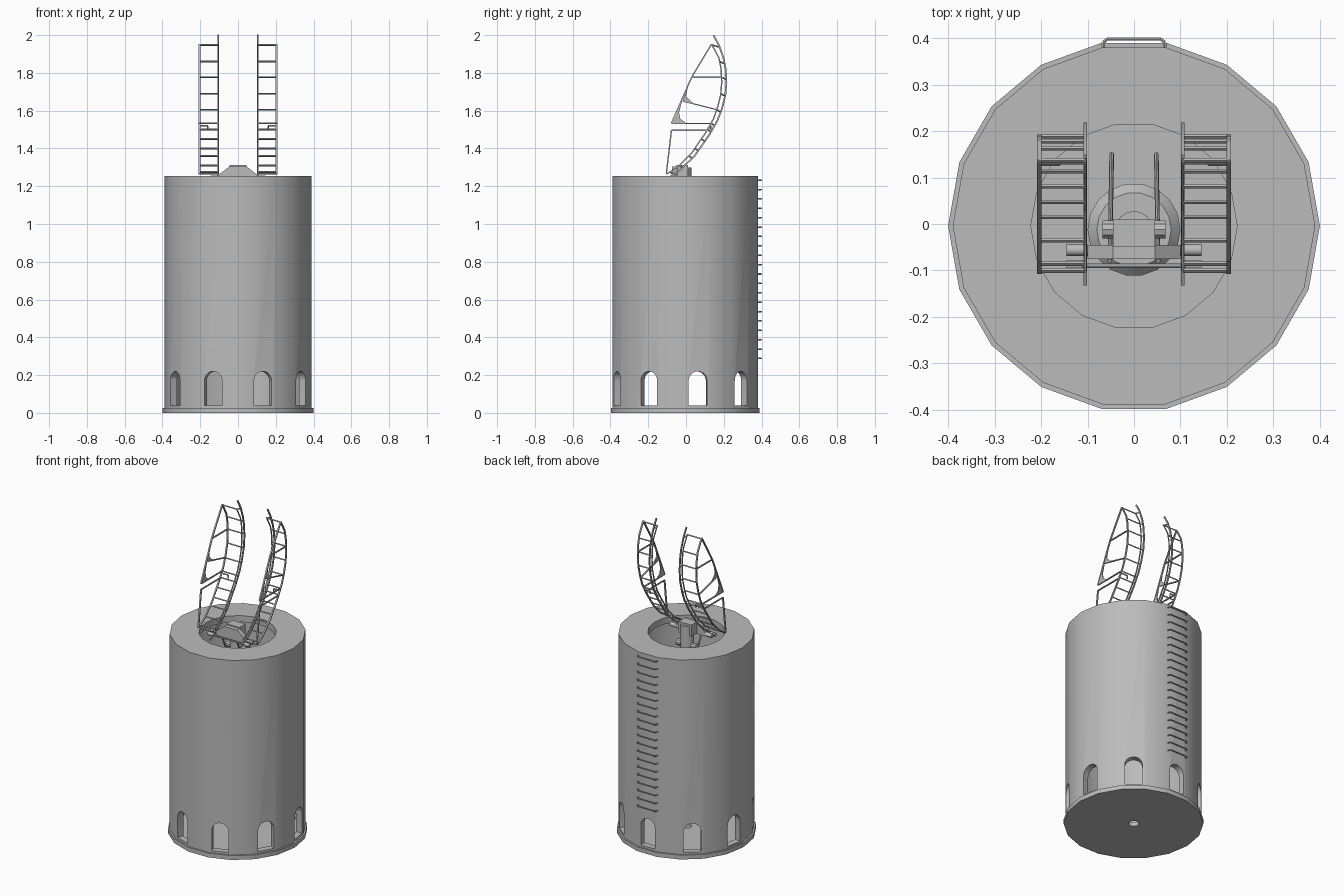
import bpy, bmesh, math
from mathutils import Vector

if "Cube" in bpy.data.objects:
    bpy.data.objects.remove(bpy.data.objects["Cube"])

CY = -0.004          # tower axis offset in y
N = 18               # tower sides
grey = bpy.data.materials.new("mid_grey")
grey.diffuse_color = (0.5, 0.5, 0.5, 1)
grey.use_nodes = True
grey.node_tree.nodes["Principled BSDF"].inputs["Base Color"].default_value = grey.diffuse_color


def finish(name, bm, smooth=True):
    bmesh.ops.recalc_face_normals(bm, faces=bm.faces)
    me = bpy.data.meshes.new(name)
    bm.to_mesh(me)
    bm.free()
    ob = bpy.data.objects.new(name, me)
    bpy.context.collection.objects.link(ob)
    me.materials.append(grey)
    if smooth:
        shade(ob)
    return ob


def shade(ob):
    bpy.ops.object.select_all(action='DESELECT')
    ob.select_set(True)
    bpy.context.view_layer.objects.active = ob
    bpy.ops.object.shade_smooth_by_angle(angle=math.radians(35))


def lathe(name, profile, n, cy=CY, closed=True):
    """Spin a closed (r, z) loop round the vertical axis."""
    bm = bmesh.new()
    rings = [[bm.verts.new((r * math.cos(a), cy + r * math.sin(a), z)) for r, z in profile]
             for a in (2 * math.pi * i / n for i in range(n))]
    m = len(profile)
    for i in range(n):
        a, b = rings[i], rings[(i + 1) % n]
        for j in range(m):
            k = (j + 1) % m
            bm.faces.new((a[j], b[j], b[k], a[k]))
    return finish(name, bm)


def prism(bm, poly, to3d, d0, d1):
    """Extrude a 2D outline between depths d0 and d1."""
    a = [bm.verts.new(to3d(p, d0)) for p in poly]
    b = [bm.verts.new(to3d(p, d1)) for p in poly]
    bm.faces.new(a)
    bm.faces.new(b[::-1])
    for i in range(len(a)):
        j = (i + 1) % len(a)
        bm.faces.new((a[i], a[j], b[j], b[i]))


def bar(bm, p, q, r, sides=4):
    """Straight rod from p to q."""
    p, q = Vector(p), Vector(q)
    d = q - p
    rot = d.to_track_quat('Z', 'Y').to_matrix().to_4x4()
    rot.translation = (p + q) / 2
    g = bmesh.ops.create_cone(bm, cap_ends=True, segments=sides, radius1=r, radius2=r,
                              depth=d.length, matrix=rot)
    return g


def chain(bm, pts, r, sides=4):
    for p, q in zip(pts, pts[1:]):
        bar(bm, p, q, r, sides)


def yz(x):
    return lambda p: (x, p[0], p[1])


# --- tower: base plate with a drain hole, hollow shell with an open roof
lathe("base_plate", [(0.03, 0), (0.40, 0), (0.40, 0.027), (0.03, 0.027)], N)
shell = lathe("tower_wall", [(0.39, 0.02), (0.39, 1.255), (0.222, 1.255), (0.222, 1.215),
                             (0.35, 1.215), (0.35, 0.02)], N)

# nine arched openings on every second facet
cut_bm = bmesh.new()
arch = [(-0.05, 0.04), (0.05, 0.04)] + [
    (0.05 * math.cos(t), 0.17 + 0.05 * math.sin(t)) for t in (math.pi * i / 10 for i in range(11))]
for k in range(9):
    a = math.radians(-70 + 40 * k)
    out, side = Vector((math.cos(a), math.sin(a), 0)), Vector((-math.sin(a), math.cos(a), 0))
    prism(cut_bm, arch, lambda p, d: out * d + side * p[0] + Vector((0, CY, p[1])), 0.30, 0.45)
cutter = finish("arch_cutter", cut_bm, False)
cutter.hide_render = True
mod = shell.modifiers.new("arches", 'BOOLEAN')
mod.operation, mod.solver, mod.object = 'DIFFERENCE', 'EXACT', cutter
bpy.context.view_layer.objects.active = shell
bpy.ops.object.modifier_apply(modifier=mod.name)
bpy.data.objects.remove(cutter)
shade(shell)

# --- rung ladder on the back
bm = bmesh.new()
for i in range(20):
    z = 0.288 + i * 0.0497
    chain(bm, [(-0.066, 0.375, z), (-0.066, 0.391, z), (-0.058, 0.398, z),
               (0.058, 0.398, z), (0.066, 0.391, z), (0.066, 0.375, z)], 0.004, 6)
finish("ladder_rungs", bm)

# --- central mast with collars and struts
bm = bmesh.new()
bar(bm, (0, -0.012, 0.45), (0, -0.012, 1.30), 0.04, 16)
finish("mast", bm)
lathe("mast_collar", [(0.03, 0.5), (0.1, 0.5), (0.1, 0.56), (0.08, 0.58), (0.03, 0.58)], 18, -0.012)
bm = bmesh.new()
for s in (-1, 1):
    bar(bm, (s * 0.052, -0.08, 1.23), (s * 0.048, 0.15, 0.7), 0.005, 8)
    bar(bm, (s * 0.03, -0.012, 1.17), (s * 0.068, -0.012, 1.17), 0.02, 10)
finish("struts", bm)

# --- hood and pivot axle on the mast
bm = bmesh.new()
prism(bm, [(-0.10, 1.235), (0.10, 1.235), (0.10, 1.262), (0.045, 1.305), (-0.045, 1.305), (-0.10, 1.262)],
      lambda p, d: (p[0], d, p[1]), -0.075, -0.045)
prism(bm, [(-0.045, 1.24), (0.045, 1.24), (0.045, 1.312), (-0.045, 1.312)],
      lambda p, d: (p[0], d, p[1]), -0.05, 0.01)
finish("mast_hood", bm)
bm = bmesh.new()
bar(bm, (-0.145, -0.09, 1.238), (0.145, -0.09, 1.238), 0.005, 8)
for s in (-1, 1):
    bar(bm, (s * 0.10, -0.056, 1.245), (s * 0.145, -0.056, 1.245), 0.013, 12)
    bar(bm, (s * 0.11, -0.088, 1.24), (s * 0.145, -0.088, 1.24), 0.011, 12)
finish("pivot_axle", bm)

# --- the two curved arms, (y, z) outlines
OUTER = [(-0.13, 1.225), (-0.09, 1.247), (-0.035, 1.283), (0.045, 1.36), (0.125, 1.475), (0.165, 1.545),
         (0.19, 1.61), (0.208, 1.68), (0.214, 1.75), (0.21, 1.82), (0.198, 1.88), (0.175, 1.945), (0.145, 2.0)]
INNER = [(-0.10, 1.266), (-0.045, 1.30), (0.03, 1.375), (0.105, 1.485), (0.145, 1.555), (0.168, 1.62),
         (0.184, 1.685), (0.189, 1.75), (0.186, 1.82), (0.174, 1.88), (0.135, 1.952)]
FRONT = [(-0.104, 1.268), (-0.077, 1.496)]
FRONT_TOP = [(-0.077, 1.533), (0.03, 1.777), (0.135, 1.952)]
RUNGS = [1.275, 1.31, 1.36, 1.40, 1.45, 1.50, 1.533, 1.605, 1.69, 1.777, 1.86, 1.948]


def y_at(curve, z):
    for (y0, z0), (y1, z1) in zip(curve, curve[1:]):
        if z0 <= z <= z1:
            return y0 + (y1 - y0) * (z - z0) / (z1 - z0)
    return curve[-1][0]


def strip(bm, line, x, w, h):
    """Flat-sided curved rail, w wide in x and h deep along its normal."""
    left, right = [], []
    for i, p in enumerate(line):
        a, b = Vector(line[max(i - 1, 0)]), Vector(line[min(i + 1, len(line) - 1)])
        t = (b - a).normalized()
        n = Vector((-t.y, t.x)) * h / 2
        left.append(Vector(p) + n)
        right.append(Vector(p) - n)
    for i in range(len(line) - 1):
        prism(bm, [left[i], left[i + 1], right[i + 1], right[i]],
              lambda p, d: (d, p[0], p[1]), x - w / 2, x + w / 2)


for s, side in ((-1, "left"), (1, "right")):
    xi, xo = s * 0.105, s * 0.204
    # curved rails
    bm = bmesh.new()
    strip(bm, OUTER, xi, 0.007, 0.009)
    strip(bm, INNER, xi, 0.006, 0.005)
    strip(bm, INNER, xo, 0.009, 0.007)
    finish(side + "_arm_rails", bm, False)
    # rungs and short links between the rails
    bm = bmesh.new()
    for z in RUNGS:
        y = y_at(INNER, z)
        bar(bm, (xi, y, z), (xo, y, z), 0.0045)
        bar(bm, (xi, y, z), (xi, y_at(OUTER, z - 0.012), z - 0.012), 0.004)
    bar(bm, (xi, -0.10, 1.266), (xo, -0.10, 1.266), 0.005)
    finish(side + "_arm_rungs", bm, False)
    # straight outer frame with braces
    bm = bmesh.new()
    strip(bm, FRONT, xo, 0.009, 0.007)
    strip(bm, FRONT_TOP, xo, 0.009, 0.007)
    for p, q in (((-0.077, 1.533), (0.135, 1.533)), ((-0.077, 1.496), (0.112, 1.496)),
                 ((-0.015, 1.65), (0.165, 1.605)), ((0.03, 1.777), (0.189, 1.777))):
        strip(bm, [p, q], xo, 0.008, 0.006)
    xm = s * 0.16
    chain(bm, [(xo, 0.13, 1.52), (xm, 0.13, 1.52), (xm, 0.13, 1.50)], 0.005)
    finish(side + "_arm_frame", bm, False)
    # gusset plates
    bm = bmesh.new()
    for poly in ([(-0.077, 1.533), (-0.015, 1.672), (-0.037, 1.59), (-0.03, 1.556), (0.0, 1.535)],
                 [(-0.018, 1.65), (0.01, 1.725), (0.0, 1.675), (0.04, 1.638)]):
        prism(bm, poly, lambda p, d: (d, p[0], p[1]), xo - 0.003, xo + 0.003)
    finish(side + "_arm_gussets", bm, False)
